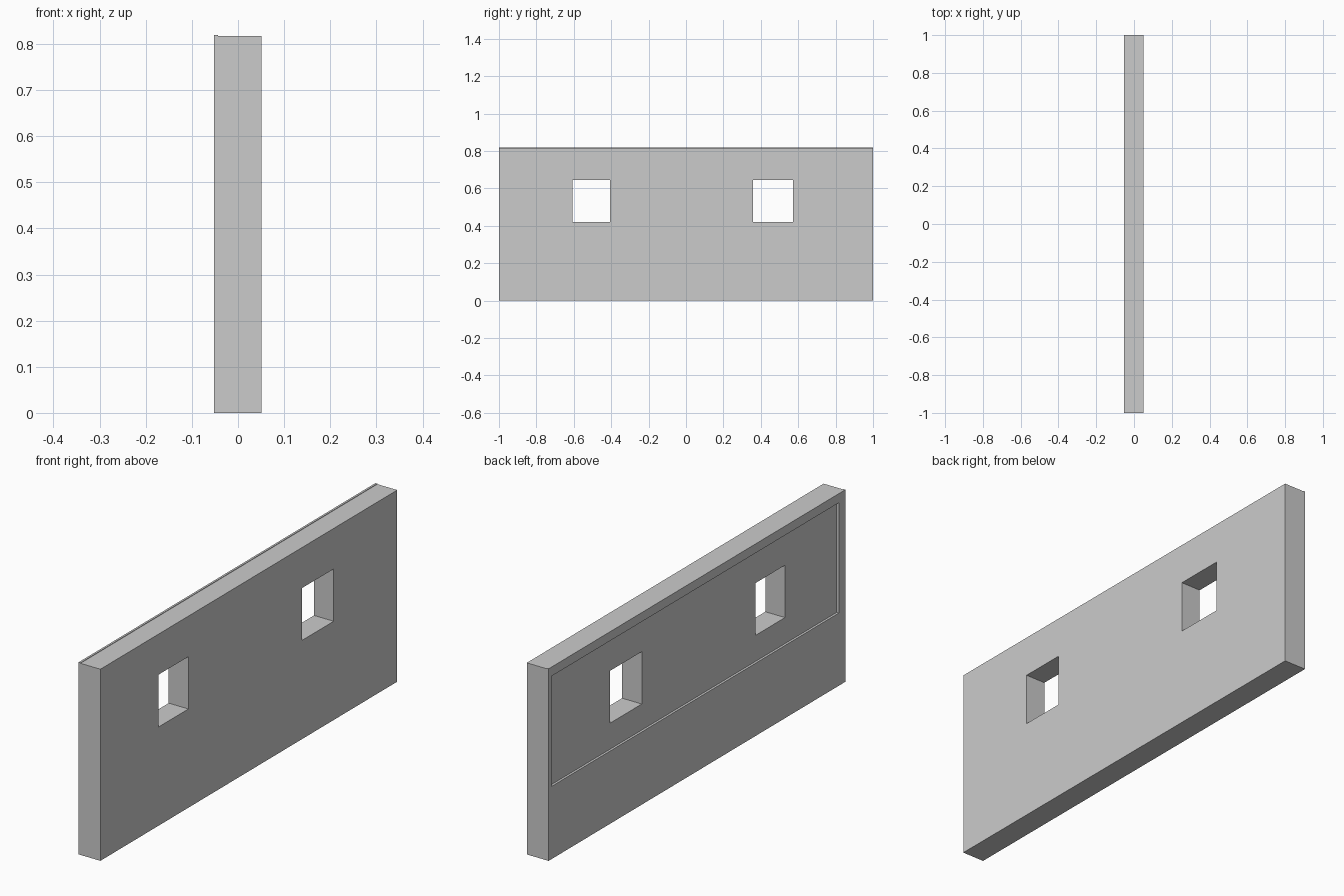
import bpy
import bmesh

if "Cube" in bpy.data.objects:
    bpy.data.objects.remove(bpy.data.objects["Cube"])


def prism(name, profile, y0, y1):
    """Extrude an x/z profile along y."""
    bm = bmesh.new()
    face = bm.faces.new([bm.verts.new((x, y0, z)) for x, z in profile])
    top = bmesh.ops.extrude_face_region(bm, geom=[face])
    verts = [v for v in top["geom"] if isinstance(v, bmesh.types.BMVert)]
    bmesh.ops.translate(bm, verts=verts, vec=(0, y1 - y0, 0))
    bmesh.ops.recalc_face_normals(bm, faces=bm.faces)
    mesh = bpy.data.meshes.new(name)
    bm.to_mesh(mesh)
    bm.free()
    obj = bpy.data.objects.new(name, mesh)
    bpy.context.collection.objects.link(obj)
    return obj


def cut(target, name, x, y, z):
    """Subtract a box given as (min, max) ranges."""
    box = prism(name, [(x[0], z[0]), (x[1], z[0]), (x[1], z[1]), (x[0], z[1])], *y)
    mod = target.modifiers.new(name, 'BOOLEAN')
    mod.operation = 'DIFFERENCE'
    mod.solver = 'EXACT'
    mod.object = box
    bpy.context.view_layer.objects.active = target
    bpy.ops.object.modifier_apply(modifier=name)
    bpy.data.objects.remove(box)


# Wall slab with a slight lip along the top of its -x face
wall = prism("wall", [(-0.052, 0), (0.051, 0), (0.051, 0.817),
                      (-0.043, 0.817), (-0.043, 0.819), (-0.052, 0.819)], -1, 1)

# Shallow panel recess on the -x face
cut(wall, "panel_recess", (-0.1, -0.042), (-0.955, 0.98), (0.31, 0.78))

# Two window openings through the wall
for i, span in enumerate([(-0.607, -0.407), (0.358, 0.572)]):
    cut(wall, f"window_{i}", (-0.2, 0.2), span, (0.421, 0.644))
